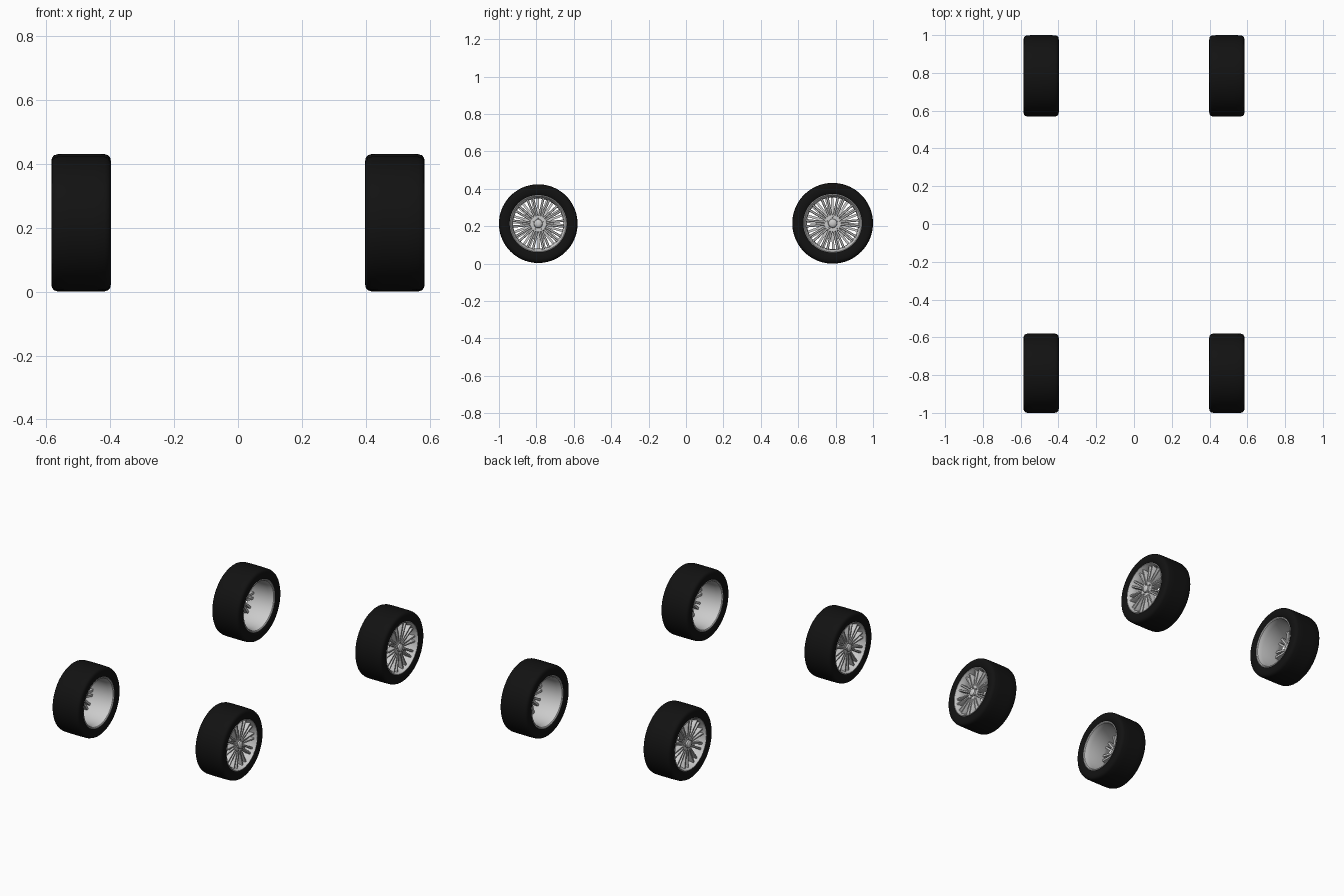
import bpy, bmesh, math
from mathutils import Matrix, Vector

if "Cube" in bpy.data.objects:
    bpy.data.objects.remove(bpy.data.objects["Cube"])

# Wheel space: axle along x, +x is the outer face, profiles are (axial, radius)


def lathe(bm, profile, steps=64, closed=False):
    rings = []
    for i in range(steps):
        t = 2 * math.pi * i / steps
        rings.append([bm.verts.new((a, r * math.cos(t), r * math.sin(t))) for a, r in profile])
    n = len(profile)
    for i in range(steps):
        p, q = rings[i], rings[(i + 1) % steps]
        for j in range(n if closed else n - 1):
            k = (j + 1) % n
            bm.faces.new((p[j], p[k], q[k], q[j]))


def bar(bm, angle, start, end):
    """Tapered bar; start/end = (radius, side offset, half width, back x, front x)."""
    rot = Matrix.Rotation(angle, 4, 'X')
    ends = []
    for r, off, w, back, front in (start, end):
        pts = [(back, r, off - w), (front - 0.004, r, off - w), (front, r, off - w * 0.6),
               (front, r, off + w * 0.6), (front - 0.004, r, off + w), (back, r, off + w)]
        ends.append([bm.verts.new(rot @ Vector(p)) for p in pts])
    p, q = ends
    for j in range(6):
        k = (j + 1) % 6
        bm.faces.new((p[j], p[k], q[k], q[j]))
    bm.faces.new(p)
    bm.faces.new(q)


def finish(bm, name, material=None):
    bmesh.ops.remove_doubles(bm, verts=bm.verts, dist=1e-5)
    bmesh.ops.recalc_face_normals(bm, faces=bm.faces)
    me = bpy.data.meshes.new(name)
    bm.to_mesh(me)
    bm.free()
    if material:
        me.materials.append(material)
    return me


rubber = bpy.data.materials.new("black_rubber")
rubber.diffuse_color = (0.006, 0.006, 0.006, 1)
rubber.use_nodes = True
rubber.node_tree.nodes["Principled BSDF"].inputs["Base Color"].default_value = rubber.diffuse_color

# Tyre
half = [(0.082, 0.150), (0.088, 0.156), (0.092, 0.172), (0.0935, 0.190),
        (0.091, 0.202), (0.085, 0.209), (0.074, 0.2125), (0.04, 0.2135)]
bm = bmesh.new()
lathe(bm, half + [(-a, r) for a, r in reversed(half)], 72)
tyre = finish(bm, "tyre", rubber)

# Rim barrel with a rolled lip on both sides
bm = bmesh.new()
lathe(bm, [(0.083, 0.156), (0.089, 0.155), (0.090, 0.151), (0.086, 0.148), (0.078, 0.146),
           (0.070, 0.140), (0.045, 0.136), (-0.055, 0.138), (-0.074, 0.142), (-0.085, 0.145),
           (-0.089, 0.150), (-0.088, 0.155), (-0.082, 0.156), (-0.076, 0.148), (0.076, 0.148)],
      72, closed=True)
rim = finish(bm, "rim", None)

# Ten forked spokes
bm = bmesh.new()
for i in range(10):
    ang = math.radians(36 * i)
    for side in (-1, 1):
        bar(bm, ang, (0.030, side * 0.006, 0.006, 0.035, 0.070),
            (0.141, side * 0.016, 0.0065, 0.045, 0.076))
    bar(bm, ang, (0.030, 0, 0.006, 0.038, 0.062), (0.085, 0, 0.010, 0.045, 0.062))
spokes = finish(bm, "spokes")

# Hub disc, domed cap and five wheel bolts
bm = bmesh.new()
lathe(bm, [(0.030, 0.0), (0.030, 0.042), (0.066, 0.048), (0.071, 0.044), (0.071, 0.024),
           (0.080, 0.022), (0.085, 0.016), (0.087, 0.008), (0.0875, 0.0)], 40)
for i in range(5):
    t = math.radians(90 + 72 * i)
    place = Matrix.Translation((0.073, 0.034 * math.cos(t), 0.034 * math.sin(t)))
    bmesh.ops.create_cone(bm, cap_ends=True, segments=6, radius1=0.006, radius2=0.005,
                          depth=0.012, matrix=place @ Matrix.Rotation(math.pi / 2, 4, 'Y'))
hub = finish(bm, "hub")

# Place the four wheels; the rear pair is slightly taller
for axle, y, scale in (("front", -0.79, 0.985), ("rear", 0.784, 1.011)):
    for side, sx in (("left", -1), ("right", 1)):
        turn = Matrix.Rotation(math.pi if sx < 0 else 0, 4, 'Z')
        spin = Matrix.Rotation(math.radians(10 if sx < 0 else 0), 4, 'X')
        z = 0.2135 * 1.011 - (0.002 if axle == "front" else 0)
        for mesh in (tyre, rim, spokes, hub):
            ob = bpy.data.objects.new(f"{axle}_{side}_{mesh.name}", mesh)
            bpy.context.collection.objects.link(ob)
            ob.matrix_world = (Matrix.Translation((sx * 0.4915, y, z)) @ turn @ spin
                               @ Matrix.Diagonal((1, scale, scale, 1)))

# Smooth shading with sharp edges kept (meshes are shared, so one wheel is enough)
for ob in list(bpy.context.collection.objects)[:4]:
    bpy.ops.object.select_all(action='DESELECT')
    ob.select_set(True)
    bpy.context.view_layer.objects.active = ob
    bpy.ops.object.shade_smooth_by_angle(angle=math.radians(35))
